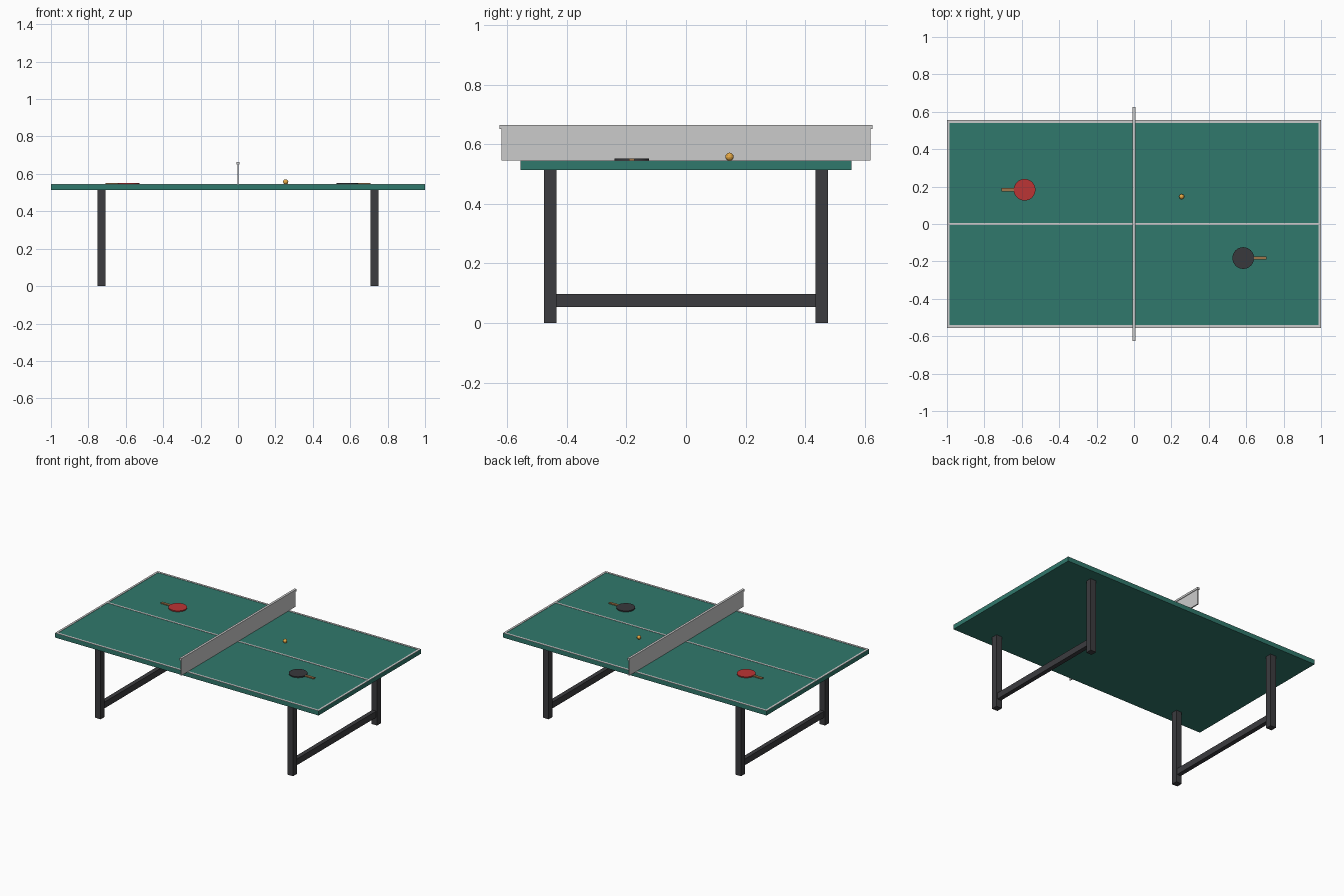
import bpy, math

if "Cube" in bpy.data.objects:
    bpy.data.objects.remove(bpy.data.objects["Cube"])

TOP = 0.543           # playing surface height
LINE = 0.002          # paint thickness


def material(name, rgb):
    m = bpy.data.materials.new(name)
    m.diffuse_color = (*rgb, 1)
    m.use_nodes = True
    m.node_tree.nodes["Principled BSDF"].inputs["Base Color"].default_value = m.diffuse_color
    return m


GREEN = material("table_green", (0.03, 0.19, 0.15))
DARK = material("dark_metal", (0.045, 0.045, 0.05))
WHITE = material("line_white", (0.85, 0.85, 0.85))
RED = material("red_rubber", (0.5, 0.035, 0.035))
BLACK = material("black_rubber", (0.04, 0.04, 0.045))
WOOD = material("wood", (0.35, 0.18, 0.07))
ORANGE = material("ball_orange", (0.8, 0.4, 0.06))


def finish(name, mat):
    o = bpy.context.object
    o.name = name
    if mat:
        o.data.materials.append(mat)
    return o


def box(name, x, y, z, mat=None):
    """Box from (min, max) ranges on each axis."""
    loc = [(a + b) / 2 for a, b in (x, y, z)]
    bpy.ops.mesh.primitive_cube_add(size=1, location=loc)
    o = finish(name, mat)
    o.scale = [b - a for a, b in (x, y, z)]
    bpy.ops.object.transform_apply(location=False, rotation=False, scale=True)
    return o


# Table top
L, W = 1.0, 0.555
box("table_top", (-L, L), (-W, W), (0.513, TOP), GREEN)

# Painted lines
t, lz = 0.014, (TOP, TOP + LINE)
for s, n in ((-1, "left"), (1, "right")):
    box(n + "_end_line", sorted((s * L, s * (L - t))), (-W, W), lz, WHITE)
for s, n in ((-1, "front"), (1, "back")):
    box(n + "_side_line", (-L + t, L - t), sorted((s * W, s * (W - t))), lz, WHITE)
box("centre_line", (-L + t, L - t), (-0.006, 0.006), lz, WHITE)

# Leg frames
for sx, n in ((-1, "left"), (1, "right")):
    x = sx * 0.73
    for sy, m in ((-1, "front"), (1, "back")):
        y = sy * 0.4555
        box(f"{m}_{n}_leg", (x - 0.0215, x + 0.0215), (y - 0.0215, y + 0.0215),
            (0, 0.513), DARK)
    box(n + "_stretcher", (x - 0.015, x + 0.015), (-0.434, 0.434), (0.054, 0.097), DARK)

# Net and top tape
box("net", (-0.004, 0.004), (-0.619, 0.619), (TOP + LINE, 0.652))
box("net_tape", (-0.008, 0.008), (-0.625, 0.625), (0.65, 0.664), WHITE)


# Paddles
def paddle(name, x, y, side, mat):
    z = TOP + LINE
    bpy.ops.mesh.primitive_cylinder_add(vertices=32, radius=0.058, depth=0.007,
                                        location=(x, y, z + 0.0035))
    finish(name + "_blade", mat)
    bpy.ops.object.shade_smooth_by_angle(angle=math.radians(30))
    box(name + "_handle", sorted((x + side * 0.05, x + side * 0.124)),
        (y - 0.009, y + 0.009), (z, z + 0.0065), WOOD)


paddle("red_paddle", -0.585, 0.183, -1, RED)
paddle("black_paddle", 0.584, -0.182, 1, BLACK)

# Ball
bpy.ops.mesh.primitive_uv_sphere_add(segments=12, ring_count=8, radius=0.0138,
                                     location=(0.255, 0.146, TOP + LINE + 0.0125))
finish("ball", ORANGE)
